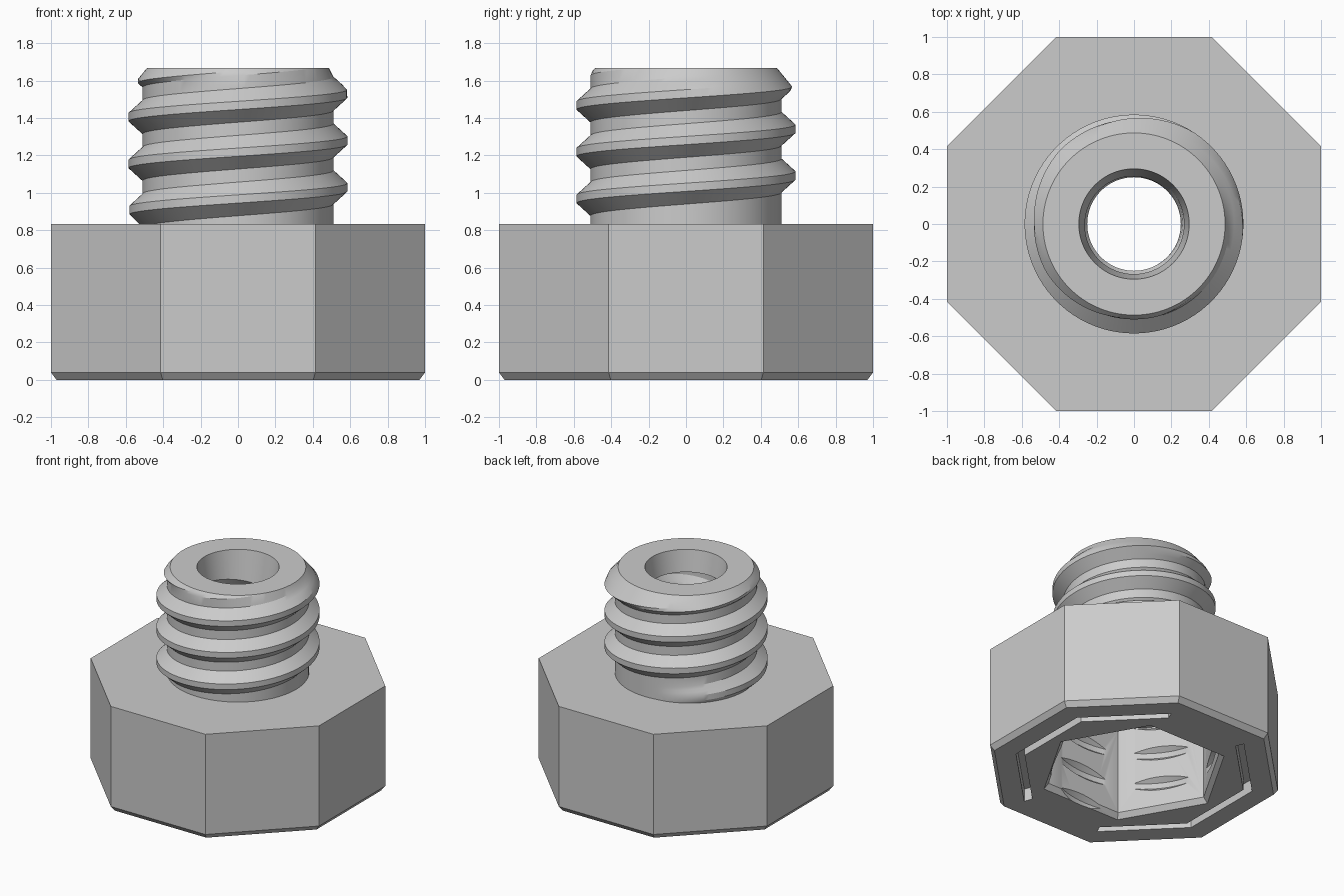
import bpy, bmesh, math
from mathutils import Vector

cube = bpy.data.objects.get("Cube")
if cube:
    bpy.data.objects.remove(cube, do_unlink=True)

PITCH, SEGMENTS = 0.25, 96
HEAD_TOP, TOP = 0.833, 1.667

grey = bpy.data.materials.new("plain_grey")
grey.use_nodes = True
grey.diffuse_color = (0.6, 0.6, 0.6, 1)
grey.node_tree.nodes["Principled BSDF"].inputs["Base Color"].default_value = (0.6, 0.6, 0.6, 1)


def finish(name, bm):
    bmesh.ops.recalc_face_normals(bm, faces=bm.faces)
    mesh = bpy.data.meshes.new(name)
    bm.to_mesh(mesh)
    bm.free()
    mesh.materials.append(grey)
    obj = bpy.data.objects.new(name, mesh)
    bpy.context.scene.collection.objects.link(obj)
    return obj


def prism(name, sides, turn, profile):
    """Solid stacked from (apothem, z) rings with regular polygon outlines."""
    bm = bmesh.new()
    rings = []
    for apothem, z in profile:
        r = apothem / math.cos(math.pi / sides)
        rings.append([bm.verts.new((r * math.cos(turn + math.tau * i / sides),
                                    r * math.sin(turn + math.tau * i / sides), z))
                      for i in range(sides)])
    for low, high in zip(rings, rings[1:]):
        for i in range(sides):
            j = (i + 1) % sides
            bm.faces.new((low[i], low[j], high[j], high[i]))
    bm.faces.new(rings[0])
    bm.faces.new(rings[-1])
    return finish(name, bm)


def threaded_rod(name, core, crest, phase, z0, z1, fade_z=None, chamfer=None):
    """Solid rod with a right-handed helical ridge."""
    flat, foot = 0.022, 0.09
    knots = [-foot, -0.067, -0.045, -flat, flat, 0.045, 0.067, foot]
    first = math.floor((z0 - phase) / PITCH) - 2
    last = math.ceil((z1 - phase) / PITCH) + 2

    def radius(z, turn):
        k = round((z - phase) / PITCH - turn)
        middle = phase + PITCH * (k + turn)
        ridge = min(1, max(0, (foot - abs(z - middle)) / (foot - flat)))
        if fade_z is not None:
            ridge *= min(1, max(0, (middle - fade_z) / 0.06))
        r = core + (crest - core) * ridge
        if chamfer is not None:
            r = min(r, chamfer + (z1 - z) * 0.82)
        return r

    bm = bmesh.new()
    columns = []
    for i in range(SEGMENTS + 1):
        turn = i / SEGMENTS
        angle = math.tau * turn
        column = []
        for k in range(first, last):
            for knot in knots:
                z = min(z1, max(z0, phase + PITCH * (k + turn) + knot))
                r = radius(z, turn)
                column.append(bm.verts.new((r * math.cos(angle), r * math.sin(angle), z)))
        columns.append(column)
    for a, b in zip(columns, columns[1:]):
        for j in range(len(a) - 1):
            bm.faces.new((a[j], b[j], b[j + 1], a[j + 1]))
    bmesh.ops.remove_doubles(bm, verts=bm.verts, dist=0.00005)
    bmesh.ops.holes_fill(bm, edges=[e for e in bm.edges if e.is_boundary], sides=0)
    return finish(name, bm)


def slot(name, side):
    """Bent bar that follows three sides of the octagon."""
    bm = bmesh.new()
    rows = []
    for corner in (-67.5, -22.5, 22.5, 67.5):
        a = math.radians(corner)
        out = Vector((side * math.cos(a), side * math.sin(a), 0)) / math.cos(math.pi / 8)
        rows.append([bm.verts.new(out * apothem + Vector((0, 0, z)))
                     for apothem, z in ((0.76, -0.1), (0.82, -0.1), (0.82, 0.1), (0.76, 0.1))])
    for a, b in zip(rows, rows[1:]):
        for i in range(4):
            j = (i + 1) % 4
            bm.faces.new((a[i], a[j], b[j], b[i]))
    bm.faces.new(rows[0])
    bm.faces.new(rows[-1])
    return finish(name, bm)


def combine(target, tool, operation):
    tool.hide_render = True
    mod = target.modifiers.new(operation.lower(), 'BOOLEAN')
    mod.operation, mod.solver, mod.object = operation, 'EXACT', tool
    depsgraph = bpy.context.evaluated_depsgraph_get()
    mesh = bpy.data.meshes.new_from_object(target.evaluated_get(depsgraph))
    target.modifiers.clear()
    target.data = mesh
    bpy.data.objects.remove(tool, do_unlink=True)


# Octagonal head with a chamfered lower rim, joined to the threaded neck
body = prism("octagonal_threaded_adapter", 8, math.pi / 8,
             [(0.97, 0), (1, 0.04), (1, HEAD_TOP)])
neck = threaded_rod("threaded_neck", 0.51, 0.585, 1.03, 0.79, TOP, 0.85, 0.487)
combine(body, neck, 'UNION')

# Hexagonal socket with a flared mouth and shallow helical grooves
socket = prism("hex_socket", 6, 0, [(0.61, -0.02), (0.565, 0.04), (0.565, 0.72)])
grooves = threaded_rod("socket_grooves", 0.525, 0.602, 0.074, -0.015, 0.715)
combine(body, socket, 'DIFFERENCE')
combine(body, grooves, 'DIFFERENCE')

# Threaded bore with a tapered mouth
bore = threaded_rod("bore", 0.25, 0.29, 1.03, 0.6, 1.5)
mouth = prism("bore_mouth", SEGMENTS, 0, [(0.251, 1.4), (0.295, TOP), (0.295, 1.75)])
combine(body, bore, 'DIFFERENCE')
combine(body, mouth, 'DIFFERENCE')

# Two bent slots in the underside
for side in (1, -1):
    combine(body, slot("underside_slot", side), 'DIFFERENCE')

bpy.ops.object.select_all(action='DESELECT')
body.select_set(True)
bpy.context.view_layer.objects.active = body
bpy.ops.object.shade_smooth_by_angle(angle=math.radians(25))
